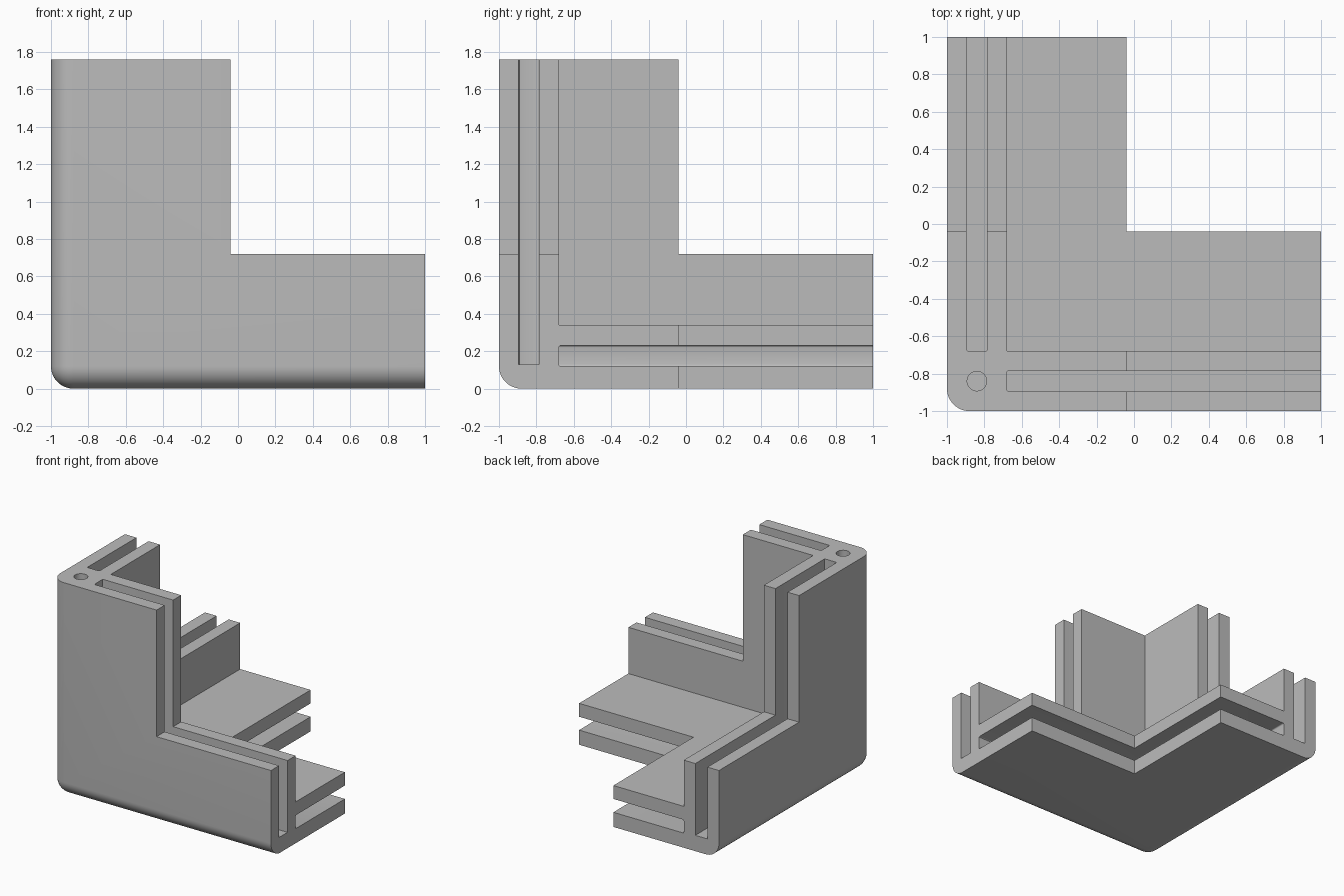
import bpy
import bmesh
from mathutils import Vector

old = bpy.data.objects.get("Cube")
if old:
    bpy.data.objects.remove(old, do_unlink=True)

TOP = 1.76     # total height
WALL = -0.68   # inner face of the upright walls, and start of every slot
STEP = -0.04   # where each L shape steps back
FAR = 1.3      # cutters overshoot the open sides

grey = bpy.data.materials.new("grey")
grey.use_nodes = True
colour = (0.5, 0.5, 0.5, 1)
grey.diffuse_color = colour
grey.node_tree.nodes["Principled BSDF"].inputs["Base Color"].default_value = colour


def box(name, low, high, radius=0, segments=1, pick=None):
    """Box between two corners; edges chosen by pick(a, b) are rounded."""
    low, high = Vector(low), Vector(high)
    bm = bmesh.new()
    bmesh.ops.create_cube(bm, size=1)
    for v in bm.verts:
        v.co = (low + high) / 2 + v.co * (high - low)
    if pick:
        edges = [e for e in bm.edges if pick(e.verts[0].co, e.verts[1].co)]
        bmesh.ops.bevel(bm, geom=edges, offset=radius, segments=segments,
                        profile=0.5, affect='EDGES')
    mesh = bpy.data.meshes.new(name)
    bm.to_mesh(mesh)
    bm.free()
    mesh.materials.append(grey)
    obj = bpy.data.objects.new(name, mesh)
    bpy.context.collection.objects.link(obj)
    return obj


def upright(a, b):
    return abs(a.z - b.z) > 0.01


def level(a, b):
    return not upright(a, b)


# Solid block with its outer corner and the three edges meeting there rounded
corner = Vector((-1, -1, 0))
body = box("corner_bracket", corner, (1, 1, TOP), 0.12, 12,
           lambda a, b: min((a - corner).length, (b - corner).length) < 0.001)

cutters = [
    # Open inside of the corner
    box("inside_cutter", (WALL, WALL, 0.34), (FAR, FAR, 2)),
    # Steps that turn the front wall, side wall and floor into L shapes
    box("front_step_cutter", (STEP, -FAR, 0.72), (FAR, FAR, 2)),
    box("side_step_cutter", (-FAR, STEP, 0.72), (FAR, FAR, 2)),
    box("floor_step_cutter", (STEP, STEP, -0.5), (FAR, FAR, 2)),
    # Panel slots in the front wall, side wall and floor
    box("front_slot_cutter", (WALL, -0.895, 0.13), (FAR, -0.785, 2), 0.01, 3, upright),
    box("side_slot_cutter", (-0.895, WALL, 0.13), (-0.785, FAR, 2), 0.01, 3, upright),
    box("floor_slot_cutter", (WALL, WALL, 0.12), (FAR, FAR, 0.23), 0.01, 3, level),
]

# Screw hole down the corner post
bpy.ops.mesh.primitive_cylinder_add(vertices=48, radius=0.052, depth=2,
                                    location=(-0.84, -0.84, 1.13))
hole = bpy.context.object
hole.name = "screw_hole_cutter"
hole.data.materials.append(grey)
cutters.append(hole)

bpy.ops.object.select_all(action='DESELECT')
bpy.context.view_layer.objects.active = body
body.select_set(True)
for cutter in cutters:
    mod = body.modifiers.new(cutter.name, 'BOOLEAN')
    mod.operation = 'DIFFERENCE'
    mod.solver = 'EXACT'
    mod.object = cutter
    bpy.ops.object.modifier_apply(modifier=mod.name)
    bpy.data.objects.remove(cutter, do_unlink=True)

bpy.ops.object.shade_smooth_by_angle()
